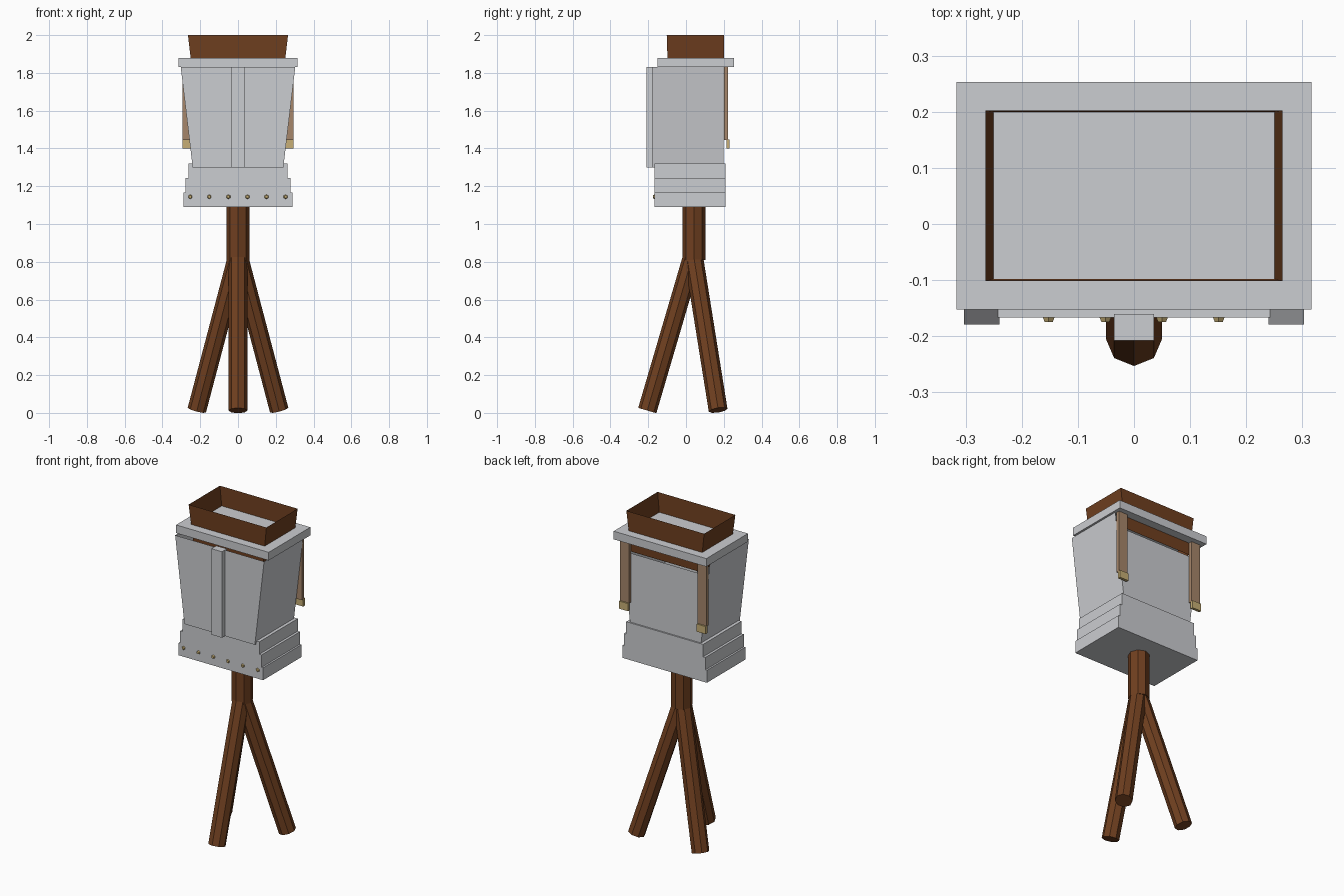
import bpy, bmesh, math
from mathutils import Vector

if "Cube" in bpy.data.objects:
    bpy.data.objects.remove(bpy.data.objects["Cube"])


def material(name, rgb):
    m = bpy.data.materials.new(name)
    m.diffuse_color = (*rgb, 1)
    m.use_nodes = True
    m.node_tree.nodes["Principled BSDF"].inputs["Base Color"].default_value = m.diffuse_color
    return m


GRAY = material("light_gray", (0.60, 0.61, 0.635))
WOOD = material("brown_wood", (0.16, 0.05, 0.014))
LEATHER = material("tan_leather", (0.38, 0.24, 0.145))
BRASS = material("brass", (0.57, 0.43, 0.18))


def finish(name, bm, mat):
    mesh = bpy.data.meshes.new(name)
    bm.to_mesh(mesh)
    bm.free()
    mesh.materials.append(mat)
    ob = bpy.data.objects.new(name, mesh)
    bpy.context.collection.objects.link(ob)
    return ob


def box(name, x, y, z, mat):
    """Box from (min, max) pairs."""
    bm = bmesh.new()
    bmesh.ops.create_cube(bm, size=1)
    for v in bm.verts:
        v.co = [sum(r) / 2 + c * (r[1] - r[0]) for r, c in zip((x, y, z), v.co)]
    return finish(name, bm, mat)


def rod(name, a, b, r1, r2, sides, mat):
    """Capped cone or cylinder running from a to b."""
    a, b = Vector(a), Vector(b)
    bm = bmesh.new()
    bmesh.ops.create_cone(bm, cap_ends=True, segments=sides, radius1=r1, radius2=r2,
                          depth=(b - a).length)
    ob = finish(name, bm, mat)
    ob.location = (a + b) / 2
    ob.rotation_euler = Vector((0, 0, 1)).rotation_difference(b - a).to_euler()
    return ob


def sleeve(name, bottom, top, mat, back_top=None):
    """Open four-walled sheet; rings are (half width, y front, y back, z)."""
    bm = bmesh.new()

    def ring(w, y0, y1, z):
        return [bm.verts.new(p) for p in ((-w, y0, z), (w, y0, z), (w, y1, z), (-w, y1, z))]

    lo, hi = ring(*bottom), ring(*top)
    for i in range(4):
        j = (i + 1) % 4
        u, v = hi[i], hi[j]
        if i == 2 and back_top:  # the back wall may stop lower
            t = (back_top - bottom[3]) / (top[3] - bottom[3])
            u, v = (bm.verts.new(lo[k].co.lerp(hi[k].co, t)) for k in (i, j))
        bm.faces.new((lo[i], lo[j], v, u))
    return finish(name, bm, mat)


# Tripod
rod("tripod_pole", (0, 0.042, 0.81), (0, 0.042, 1.10), 0.06, 0.06, 8, WOOD)
hub = (0, 0.038, 0.84)
for name, foot in (("front_leg", (0, -0.205, 0.0125)),
                   ("left_leg", (-0.218, 0.17, 0.0145)),
                   ("right_leg", (0.218, 0.17, 0.0145))):
    rod(name, foot, hub, 0.05, 0.05, 8, WOOD)

# Stepped base
for i, w in enumerate((0.288, 0.277, 0.262)):
    z = 1.09 + i * 0.0765
    box(f"base_step_{i + 1}", (-w, w), (-0.167, 0.208), (z, z + 0.0765), GRAY)

# Brass studs along the base
for i in range(6):
    x = -0.253 + i * 0.101
    rod(f"stud_{i + 1}", (x, -0.162, 1.144), (x, -0.175, 1.144), 0.014, 0.008, 6, BRASS)

# Flared body shell with a low back, and the front rib
sleeve("body_shell", (0.24, -0.179, 0.199, 1.30), (0.303, -0.179, 0.199, 1.83), GRAY, 1.745)
box("front_rib", (-0.036, 0.036), (-0.208, -0.16), (1.30, 1.83), GRAY)

# Lid and the open hood passing through it
box("lid", (-0.316, 0.316), (-0.152, 0.253), (1.83, 1.88), GRAY)
sleeve("hood", (0.236, -0.094, 0.198, 1.755), (0.265, -0.102, 0.202, 2.0), WOOD)

# Back straps with brass tips
for side, s in (("left", -1), ("right", 1)):
    x = sorted((s * 0.234, s * 0.295))
    box(f"{side}_strap", x, (0.200, 0.222), (1.445, 1.835), LEATHER)
    box(f"{side}_strap_tip", x, (0.214, 0.231), (1.40, 1.447), BRASS)
